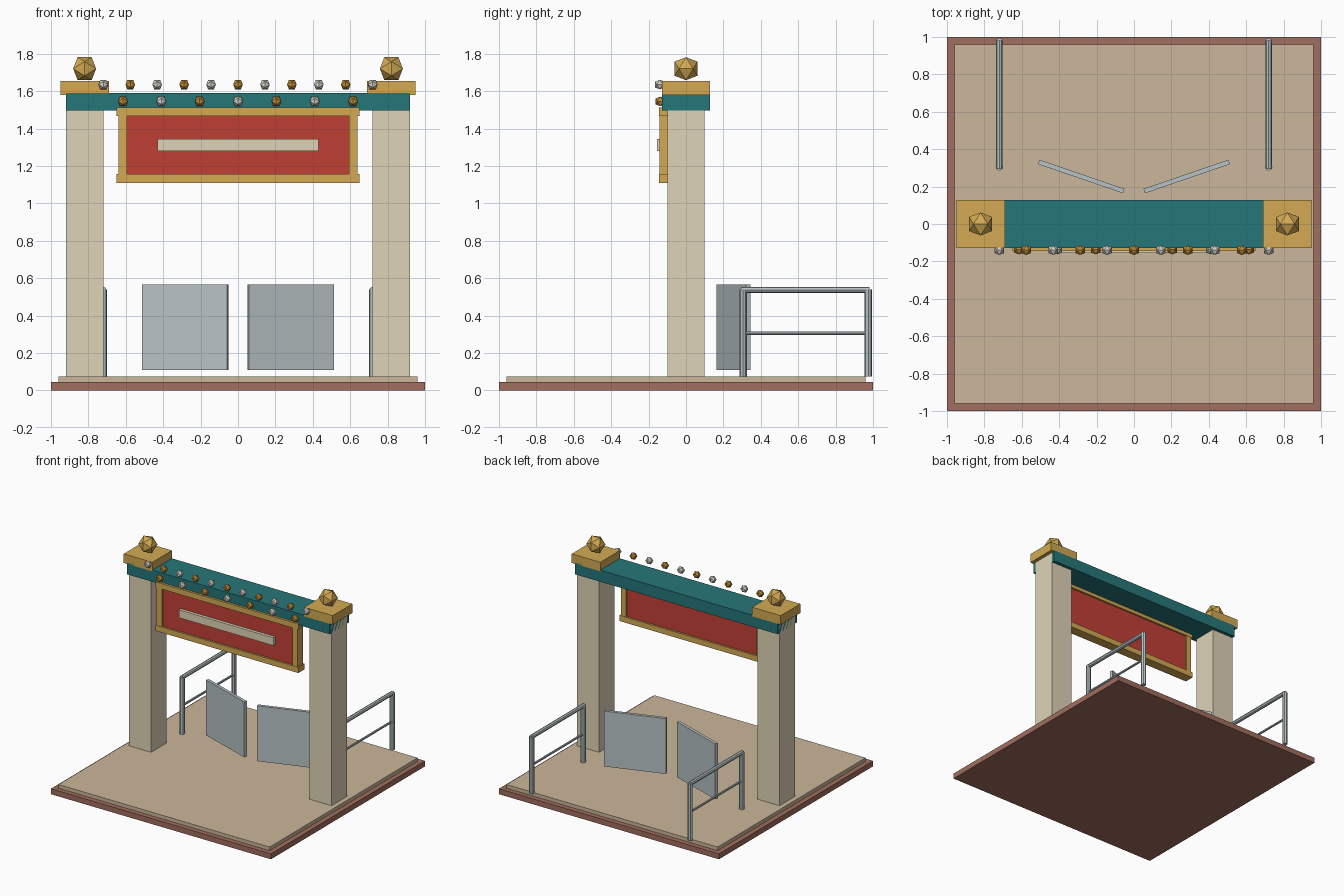
import bpy, bmesh, math
from mathutils import Vector, Matrix

if "Cube" in bpy.data.objects:
    bpy.data.objects.remove(bpy.data.objects["Cube"])


def mat(name, r, g, b):
    m = bpy.data.materials.new(name)
    m.diffuse_color = [(c / 255) ** 2.2 for c in (r, g, b)] + [1]
    m.use_nodes = True
    m.node_tree.nodes["Principled BSDF"].inputs["Base Color"].default_value = m.diffuse_color
    return m


BRICK = mat("brick", 160, 110, 95)
SAND = mat("sand", 203, 182, 153)
CREAM = mat("cream", 222, 211, 182)
GOLD = mat("gold", 210, 168, 84)
TEAL = mat("teal", 42, 118, 120)
RED = mat("red", 192, 66, 56)
STEEL = mat("steel", 182, 193, 196)
BULB_GOLD = mat("bulb_gold", 190, 140, 60)
BULB_PALE = mat("bulb_pale", 212, 208, 198)


def finish(name, bm, material):
    bmesh.ops.recalc_face_normals(bm, faces=bm.faces)
    me = bpy.data.meshes.new(name)
    bm.to_mesh(me)
    bm.free()
    me.materials.append(material)
    ob = bpy.data.objects.new(name, me)
    bpy.context.collection.objects.link(ob)
    return ob


def box(name, x, y, z, material):
    """Box from (min, max) ranges."""
    bm = bmesh.new()
    size = [b - a for a, b in (x, y, z)]
    mid = [(a + b) / 2 for a, b in (x, y, z)]
    bmesh.ops.create_cube(bm, size=1, matrix=Matrix.Translation(mid) @ Matrix.Diagonal(size + [1]))
    return finish(name, bm, material)


def rod(name, a, b, r, material, sides=8):
    a, b = Vector(a), Vector(b)
    rot = (b - a).to_track_quat('Z', 'Y').to_matrix().to_4x4()
    bm = bmesh.new()
    bmesh.ops.create_cone(bm, cap_ends=True, segments=sides, radius1=r, radius2=r,
                          depth=(b - a).length, matrix=Matrix.Translation((a + b) / 2) @ rot)
    return finish(name, bm, material)


def gem(name, loc, r, material):
    """Icosahedron with its edges aligned to the axes."""
    t = (1 + 5 ** 0.5) / 2
    k = r / math.hypot(1, t)
    bm = bmesh.new()
    for s in (-1, 1):
        for u in (-t, t):
            for p in ((s, 0, u), (0, u, s), (u, s, 0)):
                bm.verts.new(Vector(p) * k + Vector(loc))
    bmesh.ops.convex_hull(bm, input=bm.verts)
    return finish(name, bm, material)


# Floor
box("base", (-1, 1), (-1, 1), (0, 0.045), BRICK)
box("paving", (-0.96, 0.96), (-0.96, 0.96), (0.045, 0.075), SAND)

# Beam across the pillars
box("beam", (-0.92, 0.92), (-0.127, 0.127), (1.495, 1.59), TEAL)

# Sign with frame and blank bar
box("sign_panel", (-0.60, 0.60), (-0.13, -0.08), (1.14, 1.48), RED)
box("sign_bar", (-0.43, 0.43), (-0.155, -0.125), (1.28, 1.345), CREAM)
for name, z in (("frame_bottom", 1.11), ("frame_top", 1.467)):
    box(name, (-0.65, 0.65), (-0.145, -0.065), (z, z + 0.046), GOLD)

for side, s in (("left", -1), ("right", 1)):
    def span(a, b):
        return tuple(sorted((s * a, s * b)))

    # Pillar, cap and finial
    box(side + "_pillar", span(0.72, 0.92), (-0.1, 0.1), (0.075, 1.58), CREAM)
    box(side + "_cap", span(0.69, 0.95), (-0.127, 0.127), (1.58, 1.655), GOLD)
    gem(side + "_finial", (s * 0.82, 0, 1.72), 0.072, GOLD)
    box(side + "_frame_side", span(0.593, 0.64), (-0.142, -0.068), (1.13, 1.49), GOLD)

    # Gate leaf swung open
    leaf = box(side + "_gate", (-0.24, 0.24), (-0.0125, 0.0125), (0.11, 0.565), STEEL)
    leaf.location = (s * 0.282, 0.254, 0)
    leaf.rotation_euler.z = s * 0.33

    # Handrail
    x = s * 0.72
    for end, y in (("front", 0.305), ("back", 0.975)):
        rod(f"{side}_{end}_post", (x, y, 0.075), (x, y, 0.54), 0.02, STEEL)
    rod(side + "_top_rail", (x, 0.295, 0.537), (x, 0.98, 0.537), 0.017, STEEL)
    rod(side + "_mid_rail", (x, 0.305, 0.305), (x, 0.975, 0.305), 0.009, STEEL)

# Two rows of bulbs in alternating colours
for i in range(11):
    gem("upper_bulb", (-0.72 + 0.144 * i, -0.14, 1.635), 0.03, BULB_GOLD if i % 2 else BULB_PALE)
for i in range(7):
    gem("lower_bulb", (-0.615 + 0.205 * i, -0.137, 1.545), 0.03, BULB_PALE if i % 2 else BULB_GOLD)
